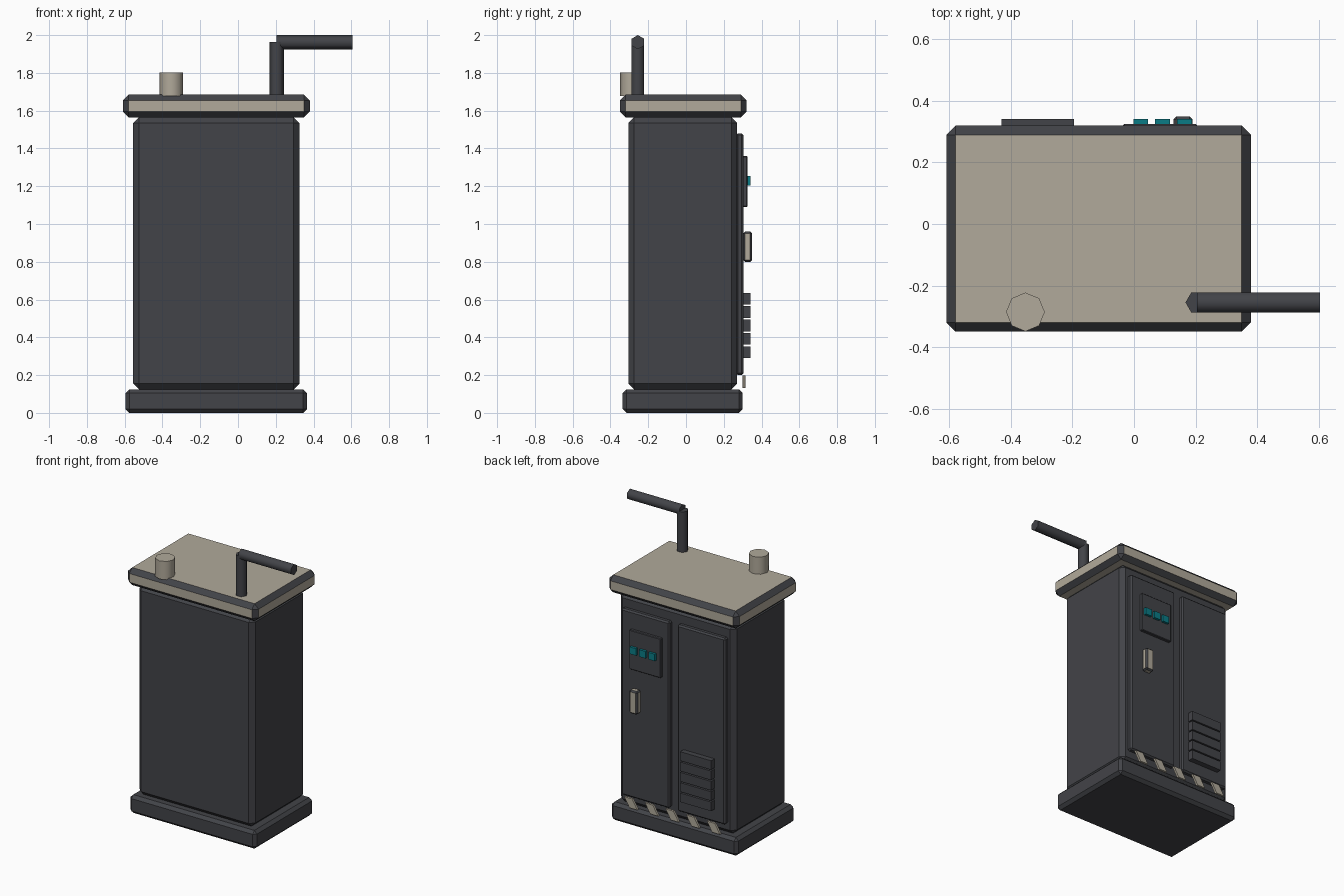
import bpy, math

if "Cube" in bpy.data.objects:
    bpy.data.objects.remove(bpy.data.objects["Cube"])


def material(name, color):
    m = bpy.data.materials.new(name)
    m.diffuse_color = (*color, 1)
    m.use_nodes = True
    m.node_tree.nodes["Principled BSDF"].inputs["Base Color"].default_value = m.diffuse_color
    return m


DARK = material("dark_metal", (0.055, 0.057, 0.065))
TAN = material("tan_paint", (0.44, 0.40, 0.325))
TEAL = material("teal_lamp", (0.003, 0.2, 0.24))


def box(name, x, y, z, mat=DARK, bevel=0, edge_mat=None):
    """Box from (min, max) ranges, with optional chamfer and chamfer colour."""
    bpy.ops.mesh.primitive_cube_add(size=1)
    o = bpy.context.object
    o.name = name
    for v in o.data.vertices:
        v.co = [r[0] + (c + 0.5) * (r[1] - r[0]) for c, r in zip(v.co, (x, y, z))]
    o.data.materials.append(mat)
    if edge_mat:
        o.data.materials.append(edge_mat)
    if bevel:
        b = o.modifiers.new("chamfer", 'BEVEL')
        b.width, b.segments = bevel, 1
        b.material = 1 if edge_mat else -1
    return o


def tube(name, sides, radius, length, loc, mat, rot=(0, 0, 0)):
    bpy.ops.mesh.primitive_cylinder_add(vertices=sides, radius=radius, depth=length,
                                        location=loc, rotation=rot)
    o = bpy.context.object
    o.name = name
    o.data.materials.append(mat)
    bpy.ops.object.shade_smooth_by_angle(angle=math.radians(65))
    return o


CX = -0.115  # cabinet centre line

# Cabinet
box("plinth", (-0.595, 0.365), (-0.335, 0.30), (0, 0.125), bevel=0.02)
box("cabinet_body", (-0.555, 0.325), (-0.305, 0.27), (0.125, 1.565), bevel=0.03)
box("roof", (-0.61, 0.38), (-0.35, 0.32), (1.565, 1.685), TAN, 0.03, DARK)

# Doors on the +y side
for side, name in ((1, "left_door"), (-1, "right_door")):
    a, b = sorted((CX + side * 0.03, CX + side * 0.395))
    box(name, (a, b), (0.265, 0.305), (0.2, 1.48), bevel=0.01)

# Control panel, lamps and handle
box("control_panel", (-0.035, 0.205), (0.30, 0.325), (1.09, 1.36), bevel=0.004)
for i in range(3):
    x = 0.022 + i * 0.071
    box(f"lamp_{i + 1}", (x - 0.024, x + 0.024), (0.32, 0.342), (1.205, 1.253), TEAL)
box("door_handle", (0.128, 0.19), (0.303, 0.35), (0.8, 0.96), TAN, 0.01, DARK)

# Vent slats
for i in range(5):
    z = 0.29 + i * 0.071
    box(f"vent_slat_{i + 1}", (-0.43, -0.195), (0.30, 0.342), (z, z + 0.062))

# Slanted warning stripes above the plinth
for i in range(5):
    x = CX + (i - 2) * 0.157
    o = box(f"warning_stripe_{i + 1}", (x - 0.03, x + 0.03), (0.30, 0.315), (0.132, 0.198), TAN)
    for v in o.data.vertices:
        v.co.x += 0.02 if v.co.z > 0.165 else -0.02

# Roof fittings
tube("roof_cap", 8, 0.063, 0.125, (-0.353, -0.286, 1.7395), TAN)
tube("pipe_upright", 6, 0.0375, 0.29, (0.205, -0.255, 1.8175), DARK, (0, 0, math.pi / 2))
tube("pipe_arm", 6, 0.0375, 0.40, (0.405, -0.255, 1.9625), DARK, (0, math.pi / 2, 0))

# Put a hexagon corner at the expected side of each pipe
for name, axis in (("pipe_upright", 0), ("pipe_arm", 2)):
    o = bpy.data.objects[name]
    bpy.context.view_layer.update()
    reach = max(abs((o.matrix_world @ v.co)[axis] - o.location[axis]) for v in o.data.vertices)
    if reach < 0.037:
        for v in o.data.vertices:
            v.co.x, v.co.y = v.co.y, -v.co.x
